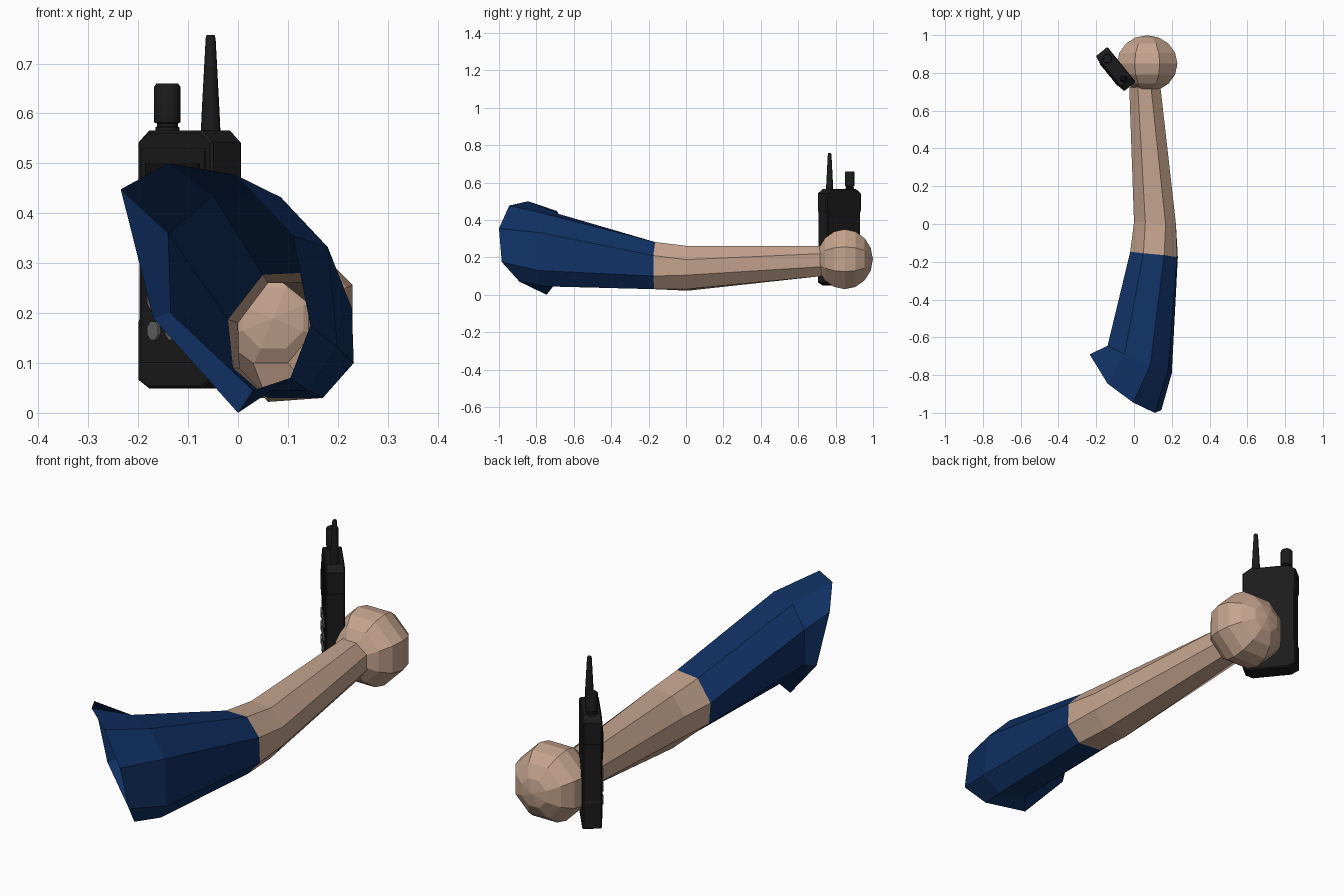
import bpy, bmesh, math
from mathutils import Matrix

if "Cube" in bpy.data.objects:
    bpy.data.objects.remove(bpy.data.objects["Cube"])


def material(name, rgb):
    m = bpy.data.materials.new(name)
    m.diffuse_color = (*rgb, 1)
    m.use_nodes = True
    m.node_tree.nodes["Principled BSDF"].inputs["Base Color"].default_value = m.diffuse_color
    return m


BLUE = material("sleeve blue", (0.005, 0.03, 0.125))
SKIN = material("skin", (0.56, 0.37, 0.27))
BLACK = material("radio black", (0.011, 0.011, 0.011))
PANEL = material("panel black", (0.006, 0.006, 0.006))
GREY = material("button grey", (0.13, 0.13, 0.13))

# radio local frame: x = width, -y = face side
RADIO = Matrix.Translation((-0.097, 0.82, 0)) @ Matrix.Rotation(math.radians(-51), 4, 'Z')


def finish(bm, name, mat, matrix=None, smooth=False, recalc=True):
    if recalc:
        bmesh.ops.recalc_face_normals(bm, faces=bm.faces)
    if matrix:
        bm.transform(matrix)
    me = bpy.data.meshes.new(name)
    bm.to_mesh(me)
    bm.free()
    me.materials.append(mat)
    ob = bpy.data.objects.new(name, me)
    bpy.context.collection.objects.link(ob)
    if smooth:
        bpy.context.view_layer.objects.active = ob
        ob.select_set(True)
        bpy.ops.object.shade_smooth_by_angle(angle=math.radians(40))
        ob.select_set(False)
    return ob


def tube(name, rings, mat):
    """Open shell through rings of eight points, running towards +y."""
    bm = bmesh.new()
    vs = [[bm.verts.new(p) for p in r] for r in rings]
    for a, b in zip(vs, vs[1:]):
        for i in range(8):
            j = (i + 1) % 8
            bm.faces.new((a[i], b[i], b[j], a[j]))
    return finish(bm, name, mat, recalc=False)


def prism(name, outline, y0, y1, mat, bevel=0.0):
    """Extrude an x-z outline through the radio's depth."""
    bm = bmesh.new()
    f = bm.faces.new([bm.verts.new((x, y0, z)) for x, z in outline])
    r = bmesh.ops.extrude_face_region(bm, geom=[f])
    for v in r["geom"]:
        if isinstance(v, bmesh.types.BMVert):
            v.co.y = y1
    if bevel:
        edges = [e for e in bm.edges if abs(e.verts[0].co.y - e.verts[1].co.y) < 1e-5]
        bmesh.ops.bevel(bm, geom=edges, offset=bevel, segments=1, affect='EDGES')
    return finish(bm, name, mat, RADIO)


def rect(x0, x1, z0, z1):
    return [(x0, z0), (x1, z0), (x1, z1), (x0, z1)]


def lathe(name, profile, x, mat, n=14):
    """Turned part standing on the radio at local x."""
    bm = bmesh.new()
    rings = [[bm.verts.new((x + r * math.cos(2 * math.pi * i / n),
                            r * math.sin(2 * math.pi * i / n), z)) for i in range(n)]
             for r, z in profile]
    for a, b in zip(rings, rings[1:]):
        for i in range(n):
            j = (i + 1) % n
            bm.faces.new((a[i], a[j], b[j], b[i]))
    bm.faces.new(rings[-1])
    bm.faces.new(rings[0])
    return finish(bm, name, mat, RADIO, smooth=True)


# sleeve and arm cross-sections, clockwise seen from the open shoulder end
rim = [(-.235, -.69, .448), (-.14, -.845, .5), (-.005, -.945, .477), (.11, -1, .355),
       (.145, -.985, .175), (.105, -.89, .07), (0, -.745, 0), (-.17, -.69, .19)]
flare = [(-.14, -.645, .36), (-.05, -.69, .435), (.086, -.75, .432), (.18, -.78, .332),
         (.2, -.79, .13), (.14, -.75, .045), (.03, -.71, .045), (-.135, -.65, .2)]
cuff = [(-.02, -.147, .187), (.05, -.155, .277), (.16, -.165, .282), (.228, -.175, .21),
        (.232, -.175, .1), (.17, -.17, .03), (.06, -.16, .03), (-.01, -.15, .09)]
elbow = [(0, .01, .18), (.06, .01, .26), (.167, 0, .262), (.222, 0, .188),
         (.222, 0, .105), (.16, 0, .03), (.06, .01, .022), (.003, .01, .09)]
wrist = [(-.025, .725, .2), (.02, .725, .26), (.09, .725, .26), (.14, .725, .22),
         (.14, .725, .15), (.1, .725, .1), (.03, .725, .1), (-.025, .725, .14)]
tube("sleeve", [rim, flare, cuff], BLUE)
tube("forearm", [cuff, elbow, wrist], SKIN)

# faceted ball hand, poles along y
bm = bmesh.new()
bmesh.ops.create_uvsphere(bm, u_segments=8, v_segments=8, radius=1)
finish(bm, "hand", SKIN, Matrix.Translation((.07, .849, .19))
       @ Matrix.Diagonal((.173, .15, .173, 1))
       @ Matrix.Rotation(math.pi / 2, 4, 'X') @ Matrix.Rotation(math.pi / 8, 4, 'Z'))

# radio body with chamfered ends and a slight waist
half = [(.085, .049), (.119, .066), (.119, .18), (.115, .19), (.115, .44), (.119, .45),
        (.119, .542), (.085, .566)]
prism("radio_body", half + [(-x, z) for x, z in reversed(half)], -.04, .04, BLACK, .005)

# face panel, screen and keypad
prism("face_panel", rect(-.1, .1, .1, .53), -.043, -.038, BLACK)
prism("speaker_panel", rect(-.085, .085, .36, .5), -.046, -.04, PANEL)
prism("screen", rect(-.07, .07, .385, .475), -.048, -.044, BLACK)
for row in range(3):
    for col in range(3):
        cx, cz = (col - 1) * .057, .165 + row * .06
        octagon = [(cx + .019 * math.cos(math.pi * (i + .5) / 4),
                    cz + .02 * math.sin(math.pi * (i + .5) / 4)) for i in range(8)]
        prism("button", octagon, -.049, -.042, GREY)

# knob and antenna
lathe("knob", [(.024, .56), (.024, .572), (.021, .574), (.021, .58), (.0265, .582),
               (.0265, .653), (.022, .66)], -.071, BLACK)
lathe("antenna", [(.02, .555), (.018, .6), (.010, .75), (.008, .757)], .067, BLACK)
